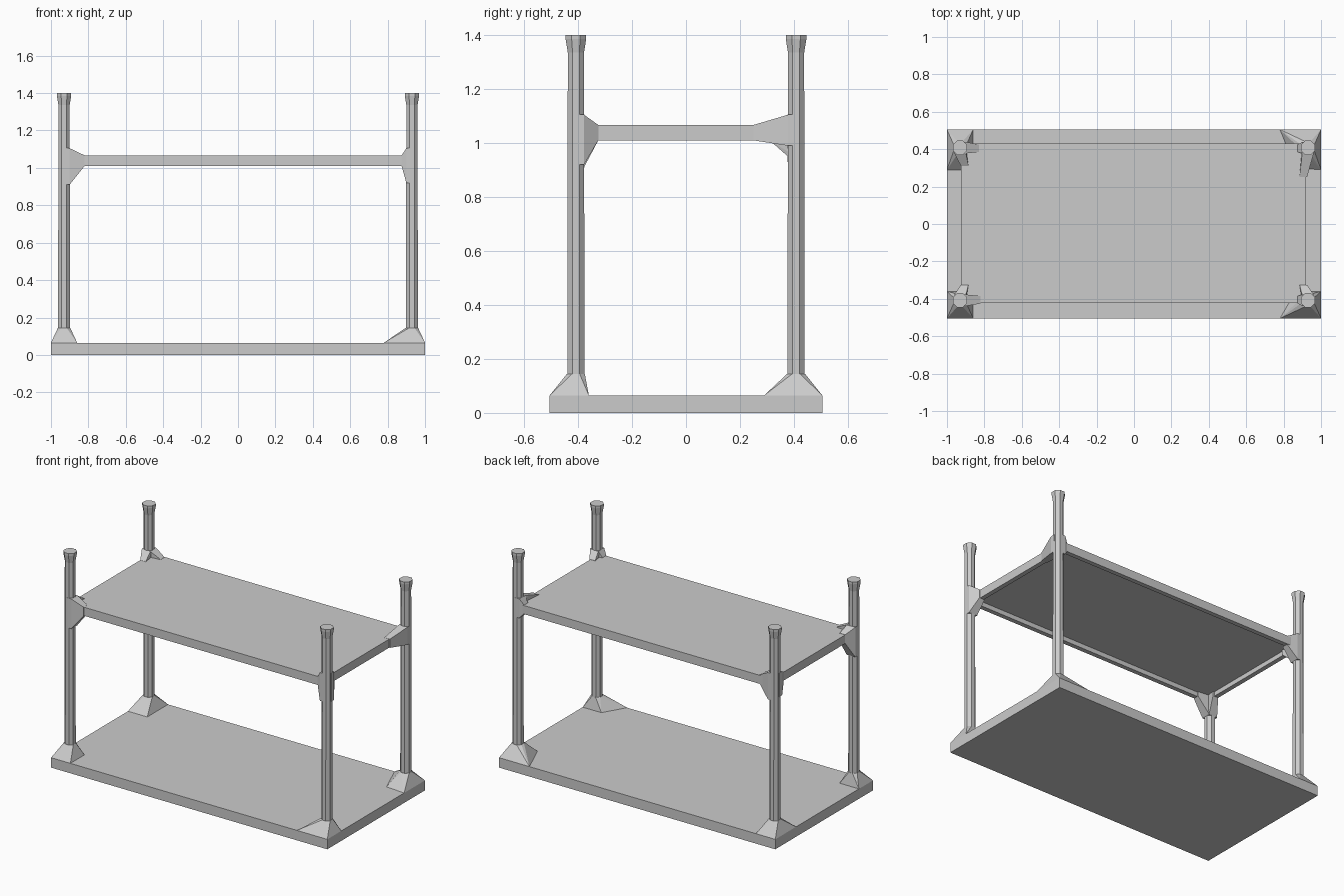
import bpy, bmesh
from math import cos, sin, pi

if "Cube" in bpy.data.objects:
    bpy.data.objects.remove(bpy.data.objects["Cube"])

BASE_X, BASE_Y, BASE_TOP = 1.0, 0.505, 0.065
POST_X, POST_Y, POST_R = 0.93, 0.408, 0.032
SHELF_LO, SHELF_HI = 1.01, 1.066


def finish(name, bm):
    bmesh.ops.recalc_face_normals(bm, faces=bm.faces[:])
    me = bpy.data.meshes.new(name)
    bm.to_mesh(me)
    bm.free()
    ob = bpy.data.objects.new(name, me)
    bpy.context.collection.objects.link(ob)
    return ob


def hull(name, pts):
    """Convex solid around a few points."""
    bm = bmesh.new()
    vs = [bm.verts.new(p) for p in pts]
    res = bmesh.ops.convex_hull(bm, input=vs)
    junk = {g for g in res["geom_interior"] + res["geom_unused"]
            if isinstance(g, bmesh.types.BMVert)}
    bmesh.ops.delete(bm, geom=list(junk), context='VERTS')
    bmesh.ops.dissolve_limit(bm, angle_limit=0.01, verts=bm.verts[:], edges=bm.edges[:])
    return finish(name, bm)


def box(name, x0, x1, y0, y1, z0, z1):
    return hull(name, [(x, y, z) for x in (x0, x1) for y in (y0, y1) for z in (z0, z1)])


def octagon(cx, cy, z, r):
    k = r / cos(pi / 8)
    return [(cx + k * cos(pi / 8 + i * pi / 4), cy + k * sin(pi / 8 + i * pi / 4), z)
            for i in range(8)]


def lathe_post(name, cx, cy, profile):
    """Octagonal column through (z, radius) rings."""
    bm = bmesh.new()
    rings = [[bm.verts.new(p) for p in octagon(cx, cy, z, r)] for z, r in profile]
    for a, b in zip(rings, rings[1:]):
        for i in range(8):
            j = (i + 1) % 8
            bm.faces.new((a[i], a[j], b[j], b[i]))
    bm.faces.new(rings[0][::-1])
    bm.faces.new(rings[-1])
    return finish(name, bm)


# lower deck
box("base_deck", -BASE_X, BASE_X, -BASE_Y, BASE_Y, 0, BASE_TOP)

# upper shelf: flat panel with a rim hanging below its edges
x0, x1, y0, y1, w = -0.925, 0.92, -0.422, 0.43, 0.03
bm = bmesh.new()


def loop(inset, z):
    return [bm.verts.new((x, y, z)) for x, y in (
        (x0 + inset, y0 + inset), (x1 - inset, y0 + inset),
        (x1 - inset, y1 - inset), (x0 + inset, y1 - inset))]


loops = [loop(0, SHELF_HI), loop(0, SHELF_LO), loop(w, SHELF_LO), loop(w, 1.04)]
for a, b in zip(loops, loops[1:]):
    for i in range(4):
        j = (i + 1) % 4
        bm.faces.new((a[i], a[j], b[j], b[i]))
bm.faces.new(loops[0])
bm.faces.new(loops[-1])
finish("upper_shelf", bm)

# per corner: side signs, foot inner reach (edge x, inner x, inner y, edge y),
# bracket reach (x, y) and bracket bottom on the x and y arms
corners = {
    "front_left": (-1, -1, (0.86, 0.86, 0.36, 0.36), (0.82, 0.325), (0.91, 0.91)),
    "front_right": (1, -1, (0.78, 0.865, 0.36, 0.36), (0.875, 0.325), (0.92, 0.92)),
    "back_left": (-1, 1, (0.86, 0.86, 0.29, 0.29), (0.83, 0.31), (0.93, 0.95)),
    "back_right": (1, 1, (0.78, 0.865, 0.30, 0.29), (0.875, 0.25), (0.98, 0.99)),
}
for name, (sx, sy, foot, reach, low) in corners.items():
    cx, cy = sx * POST_X, sy * POST_Y

    # post with a flared cap
    lathe_post("post_" + name, cx, cy,
               [(0.05, POST_R), (1.335, 0.030), (1.385, 0.038), (1.40, 0.038)])

    # sloped foot
    ex, ix, iy, ey = foot
    outline = [(BASE_X, BASE_Y), (ex, BASE_Y), (ix, iy), (BASE_X, ey)]
    hull("foot_" + name,
         [(sx * x, sy * y, z) for x, y in outline for z in (0.055, BASE_TOP)]
         + octagon(cx, cy, 0.145, POST_R + 0.001))

    # tapered shelf brackets along both edges
    rx, ry = reach
    h = 0.031
    pts_x = [(sx * 0.90, cy + d, z) for d in (-h, h) for z in (low[0], 1.105)]
    pts_x += [(cx, cy + d, z) for d in (-h, h) for z in (low[0], 1.105)]
    pts_x += [(sx * rx, sy * y, z) for y in (0.385, 0.425)
              for z in (SHELF_LO, SHELF_HI + 0.001)]
    hull("bracket_x_" + name, pts_x)
    pts_y = [(cx + d, y, z) for d in (-h, h) for y in (cy, sy * 0.378)
             for z in (low[1], 1.105)]
    pts_y += [(sx * x, sy * ry, z) for x in (0.885, 0.925)
              for z in (SHELF_LO, SHELF_HI + 0.001)]
    hull("bracket_y_" + name, pts_y)
